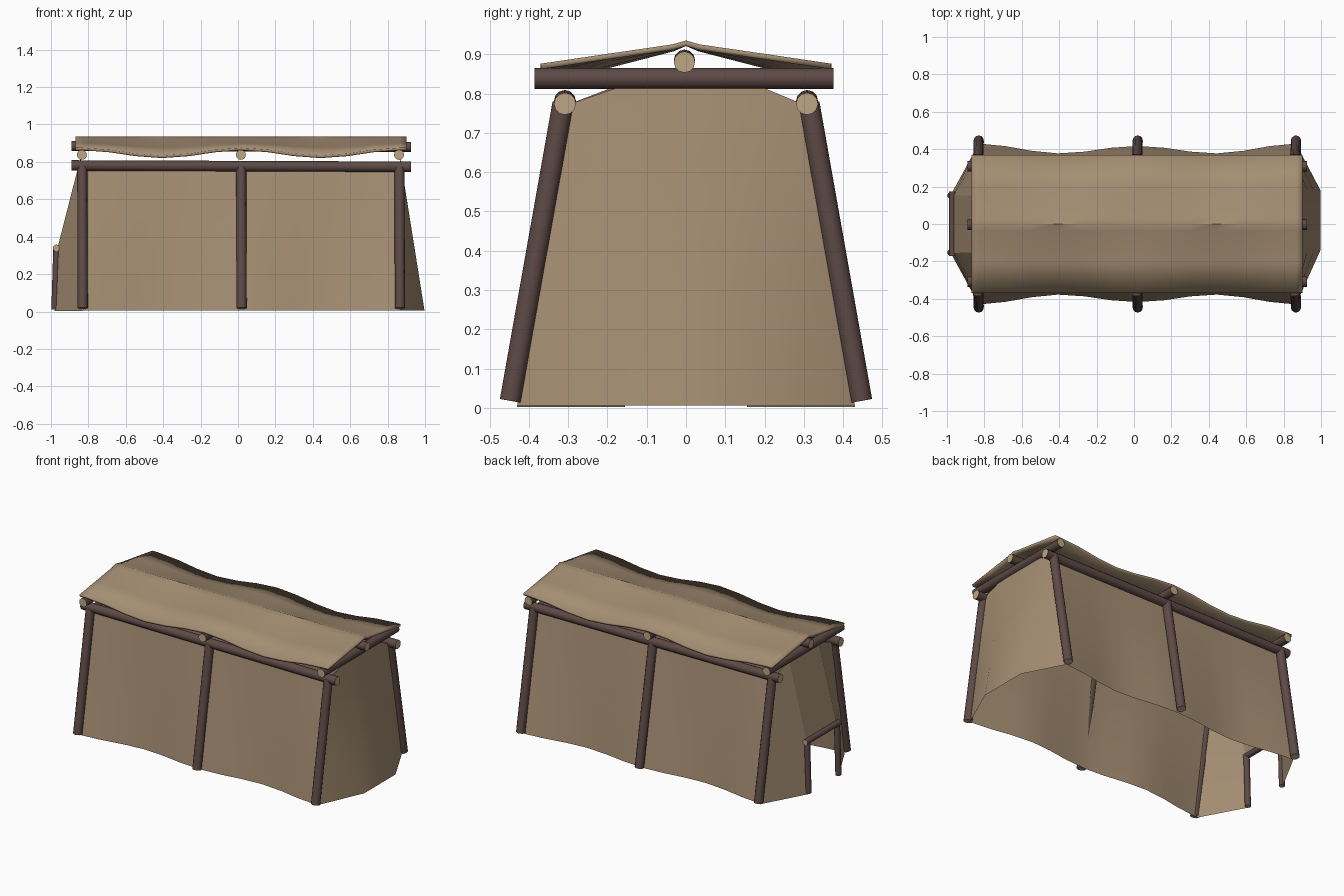
import bpy, math
from mathutils import Vector

if "Cube" in bpy.data.objects:
    bpy.data.objects.remove(bpy.data.objects["Cube"])


def material(name, rgb):
    m = bpy.data.materials.new(name)
    m.diffuse_color = (*rgb, 1)
    m.use_nodes = True
    m.node_tree.nodes["Principled BSDF"].inputs["Base Color"].default_value = m.diffuse_color
    return m


CLOTH = material("tan_cloth", (0.376, 0.270, 0.170))
WOOD = material("dark_bark", (0.110, 0.068, 0.061))
CUT = material("cut_wood", (0.52, 0.385, 0.235))


def add_mesh(name, verts, faces, mats, angle=40):
    me = bpy.data.meshes.new(name)
    me.from_pydata(verts, [], faces)
    ob = bpy.data.objects.new(name, me)
    bpy.context.collection.objects.link(ob)
    for m in mats:
        me.materials.append(m)
    bpy.ops.object.select_all(action='DESELECT')
    ob.select_set(True)
    bpy.context.view_layer.objects.active = ob
    bpy.ops.object.shade_smooth_by_angle(angle=math.radians(angle))
    return ob


def pole(name, a, b, r, n=12):
    """Round log from a to b with pale cut ends."""
    a, b = Vector(a), Vector(b)
    q = (b - a).to_track_quat('Z', 'Y')
    ring = [q @ Vector((r * math.cos(t), r * math.sin(t), 0))
            for t in (2 * math.pi * i / n for i in range(n))]
    verts = [a + v for v in ring] + [b + v for v in ring]
    faces = [(i, (i + 1) % n, n + (i + 1) % n, n + i) for i in range(n)]
    faces += [tuple(reversed(range(n))), tuple(range(n, 2 * n))]
    ob = add_mesh(name, verts, faces, [WOOD, CUT])
    for p in ob.data.polygons[n:]:
        p.material_index = 1
    return ob


def sheet(name, rows, angle=40):
    """Cloth grid through rows of points."""
    w = len(rows[0])
    verts = [p for row in rows for p in row]
    faces = [(j * w + i, j * w + i + 1, (j + 1) * w + i + 1, (j + 1) * w + i)
             for j in range(len(rows) - 1) for i in range(w - 1)]
    return add_mesh(name, verts, faces, [CLOTH], angle)


def loft(name, low, high, n=4):
    """Cloth stretched between a low and a high line of points."""
    return sheet(name, [[Vector(l).lerp(Vector(h), k / n) for l, h in zip(low, high)]
                        for k in range(n + 1)])


POSTS = (-0.83, 0.02, 0.866)


def sag(x):
    """0 at the frames, 1 halfway between them."""
    a, b = (POSTS[0], POSTS[1]) if x < POSTS[1] else (POSTS[1], POSTS[2])
    t = min(max((x - a) / (b - a), 0), 1)
    return (1 - math.cos(2 * math.pi * t)) / 2


# leaning posts and cross beams
for name, x in zip(("left", "middle", "right"), POSTS):
    for side, s in (("front", -1), ("back", 1)):
        pole(f"{name}_{side}_post", (x, s * 0.447, 0.018), (x - 0.003, s * 0.313, 0.775), 0.027)
    pole(f"{name}_cross_beam", (x - 0.005, -0.385, 0.838), (x - 0.005, 0.375, 0.838), 0.027)

# long beams and ridge pole
for side, s in (("front", -1), ("back", 1)):
    pole(f"{side}_long_beam", (-0.89, s * 0.308, 0.781), (0.925, s * 0.308, 0.774), 0.028)
pole("ridge_pole", (-0.89, -0.004, 0.885), (0.925, -0.004, 0.88), 0.027)

# door frame
for side, s in (("front", -1), ("back", 1)):
    pole(f"{side}_door_post", (-0.98, s * 0.152, 0.01), (-0.97, s * 0.152, 0.335), 0.018)
pole("door_lintel", (-0.972, -0.17, 0.34), (-0.972, 0.175, 0.34), 0.018)

# long side walls, drawn inward between the posts
N = 12
xs = [POSTS[0] + (POSTS[2] - POSTS[0]) * i / N for i in range(N + 1)]
for side, s in (("front", -1), ("back", 1)):
    edge = [0.43 - 0.013 * (1 - abs(x - 0.02) / 0.85) - 0.046 * sag(x) for x in xs]
    loft(f"{side}_wall", [(x, s * y, 0.006) for x, y in zip(xs, edge)],
         [(x, s * 0.3, 0.775) for x in xs])

# rounded right end wall
loft("right_end_wall",
     [(0.866, -0.43, 0.006), (0.997, -0.14, 0.006), (0.997, 0.18, 0.006), (0.866, 0.43, 0.006)],
     [(0.866, -0.3, 0.772), (0.866, -0.13, 0.83), (0.866, 0.16, 0.83), (0.866, 0.3, 0.772)])

# left end wall: a panel each side of the door and one above it
for side, s in (("front", -1), ("back", 1)):
    sheet(f"left_end_{side}_panel",
          [[(-0.83, s * 0.43, 0.002), (-0.98, s * 0.155, 0.002)],
           [(-0.834, s * 0.373, 0.34), (-0.965, s * 0.155, 0.34)],
           [(-0.838, s * 0.3, 0.772), (-0.84, s * 0.15, 0.83)]])
loft("over_door_panel", [(-0.965, -0.155, 0.34), (-0.965, 0.155, 0.34)],
     [(-0.84, -0.15, 0.83), (-0.84, 0.15, 0.83)], 2)

# cloth roof sagging at the eaves between the cross beams
profile = [(-0.37, 0.876), (-0.2, 0.901), (-0.035, 0.925), (0, 0.935),
           (0.035, 0.925), (0.2, 0.901), (0.37, 0.876)]
rx = [-0.87] + xs + [0.90]
roof = sheet("cloth_roof", [[(x, y, z - 0.042 * sag(x) * abs(y) / 0.37) for x in rx]
                            for y, z in profile])
mod = roof.modifiers.new("thickness", 'SOLIDIFY')
mod.thickness = 0.014
mod.offset = -1 if roof.data.polygons[0].normal.z > 0 else 1
